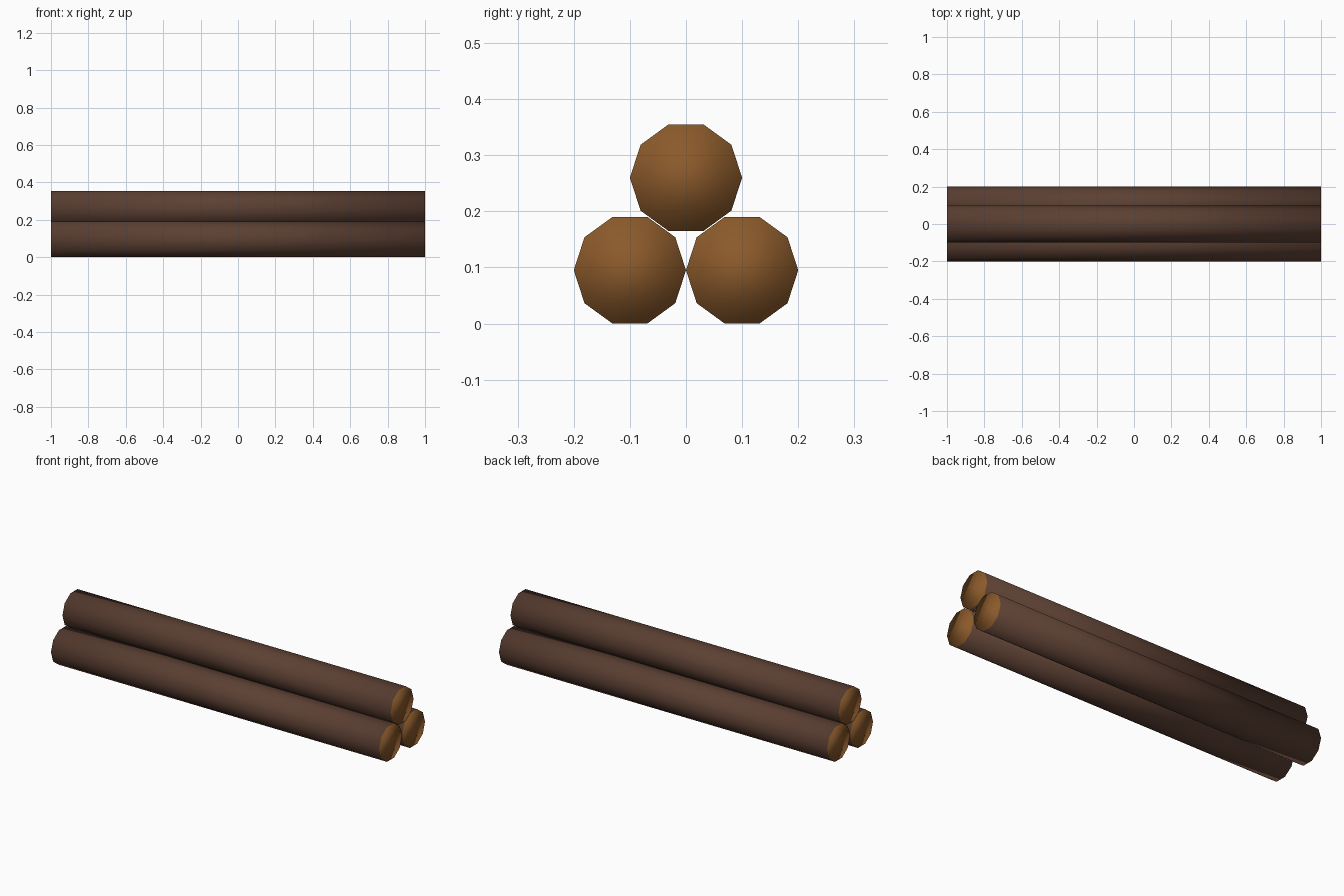
import bpy, bmesh, math
from mathutils import Matrix

if "Cube" in bpy.data.objects:
    bpy.data.objects.remove(bpy.data.objects["Cube"])

RADIUS, LENGTH, SIDES = 0.1, 2.0, 10
HALF_HEIGHT = RADIUS * math.sin(math.radians(72))


def material(name, rgb):
    mat = bpy.data.materials.new(name)
    mat.diffuse_color = (*rgb, 1)
    mat.use_nodes = True
    mat.node_tree.nodes["Principled BSDF"].inputs["Base Color"].default_value = mat.diffuse_color
    return mat


bark = material("bark_brown", (0.107, 0.051, 0.033))
cut_wood = material("cut_wood_brown", (0.258, 0.102, 0.024))


def log(name, y, z):
    """Ten-sided log lying along x, corners pointing to +y and -y."""
    bm = bmesh.new()
    bmesh.ops.create_cone(bm, cap_ends=True, segments=SIDES, radius1=RADIUS,
                          radius2=RADIUS, depth=LENGTH)
    # put a corner on the y axis, then lay the log along x
    corner = max(bm.verts, key=lambda v: v.co.y).co
    turn = math.pi / 2 - math.atan2(corner.y, corner.x)
    bm.transform(Matrix.Rotation(math.pi / 2, 4, 'Y') @ Matrix.Rotation(turn, 4, 'Z'))
    bm.normal_update()
    # sawn ends are lighter than the bark
    for face in bm.faces:
        face.material_index = 1 if abs(face.normal.x) > 0.9 else 0
        face.smooth = True
    mesh = bpy.data.meshes.new(name)
    bm.to_mesh(mesh)
    bm.free()
    mesh.materials.append(bark)
    mesh.materials.append(cut_wood)
    obj = bpy.data.objects.new(name, mesh)
    obj.location = (0, y, z)
    bpy.context.collection.objects.link(obj)


# Two logs side by side, one resting on top
log("front_log", -RADIUS, HALF_HEIGHT)
log("back_log", RADIUS, HALF_HEIGHT)
log("top_log", 0, 0.26)
